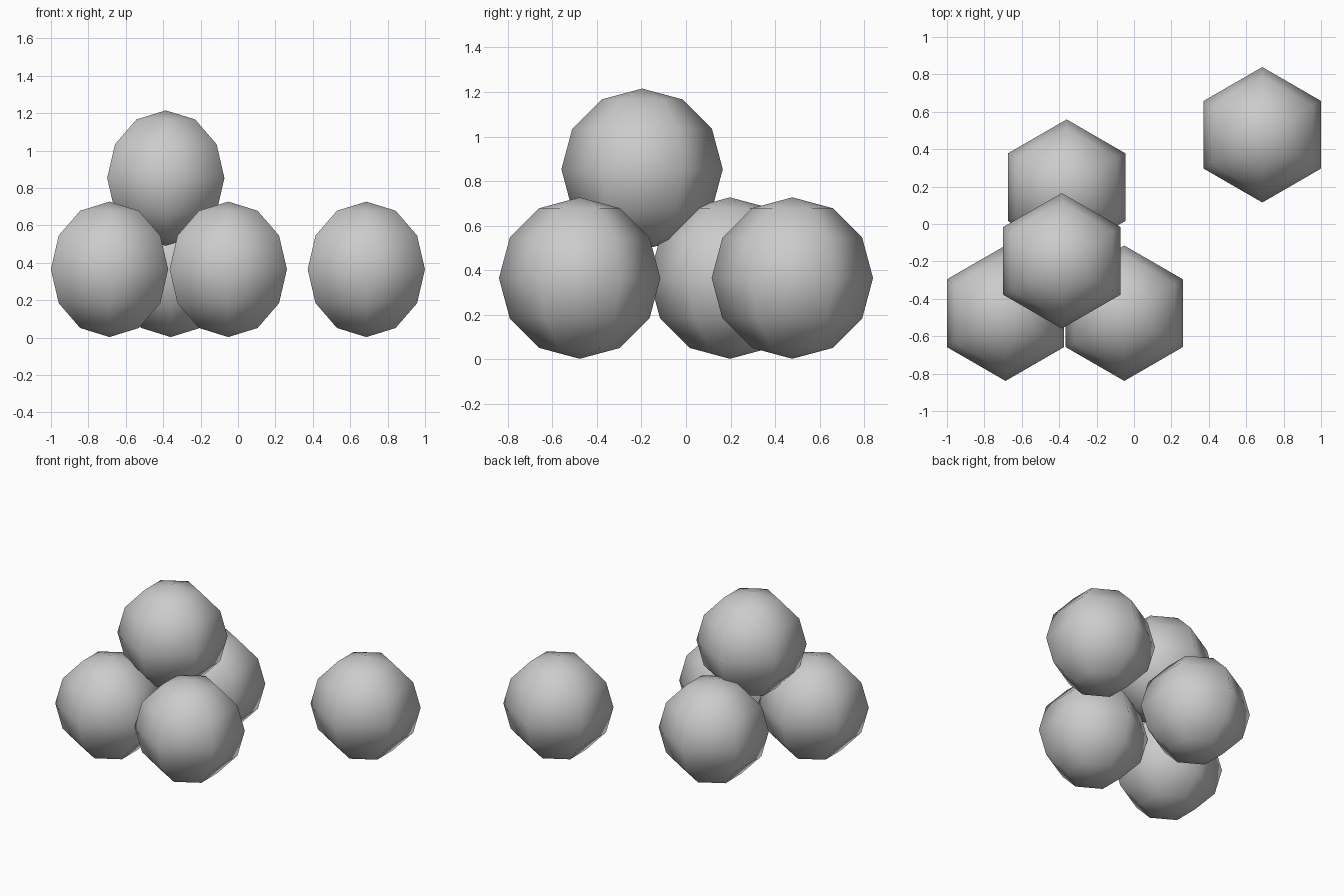
import bpy

cube = bpy.data.objects.get("Cube")
if cube:
    bpy.data.objects.remove(cube, do_unlink=True)

# Plain grey for every ball
grey = bpy.data.materials.new("light_grey")
grey.use_nodes = True
colour = (0.6, 0.6, 0.6, 1)
grey.diffuse_color = colour
grey.node_tree.nodes["Principled BSDF"].inputs["Base Color"].default_value = colour

RADIUS = 0.362
FLOOR_Z = 0.365


def ball(name, x, y, z=FLOOR_Z):
    """Six-sided smooth ball with corners pointing front and back."""
    bpy.ops.mesh.primitive_uv_sphere_add(
        segments=6, ring_count=6, radius=RADIUS, location=(x, y, z))
    obj = bpy.context.object
    obj.name = name
    obj.data.materials.append(grey)
    bpy.ops.object.shade_smooth()


# Three balls forming the base of the pile
ball("front_right_ball", -0.687, -0.477)
ball("front_left_ball", -0.052, -0.477)
ball("back_ball", -0.36, 0.197)

# Ball resting on top
ball("top_ball", -0.386, -0.197, 0.853)

# Ball lying apart from the pile
ball("loose_ball", 0.686, 0.477)
